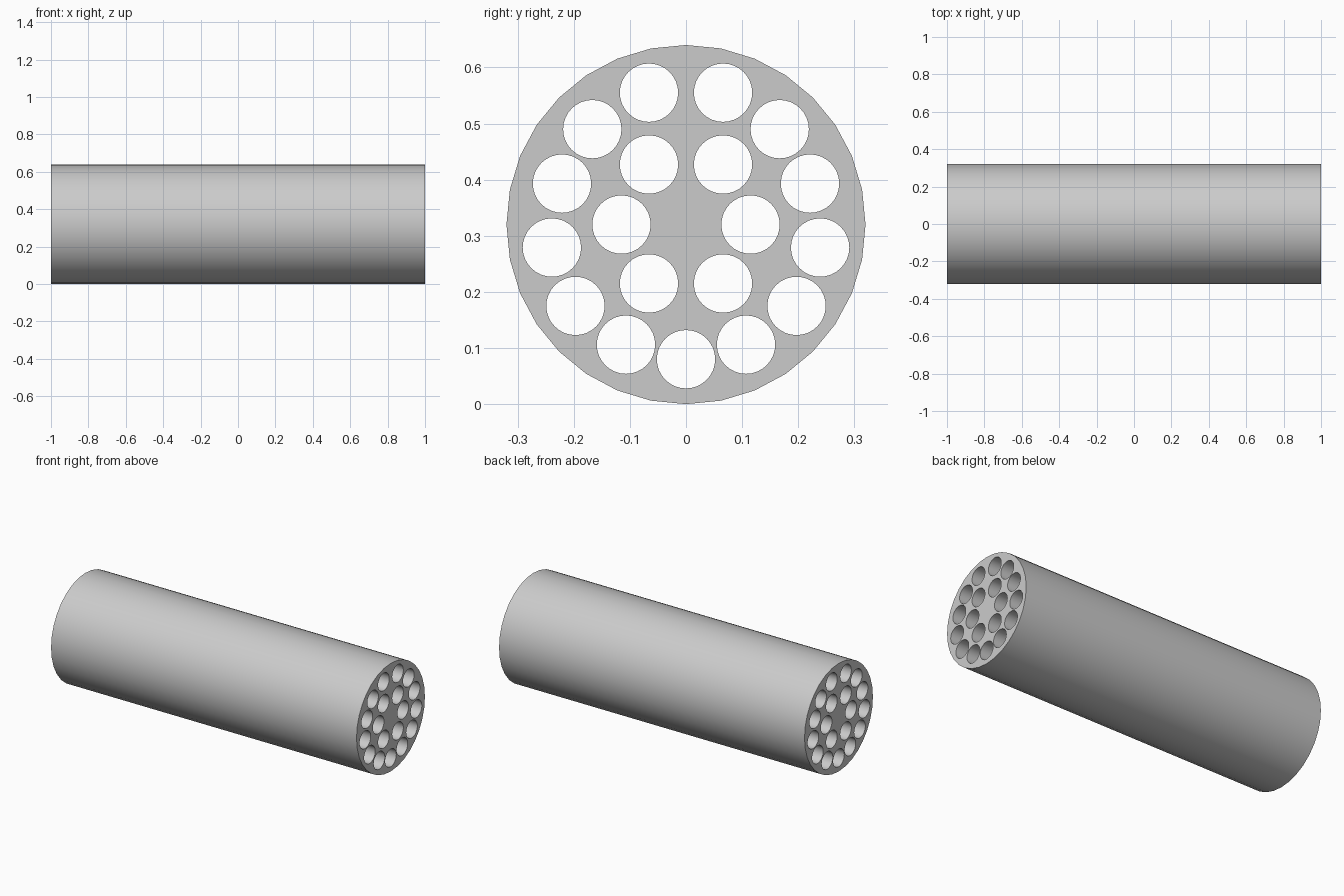
import bpy, bmesh
from math import sin, cos, tau, radians

if "Cube" in bpy.data.objects:
    bpy.data.objects.remove(bpy.data.objects["Cube"])

R, HOLE_R, HALF = 0.32, 0.052, 1.0
CZ = R

# Hole centres (y, z) on the +y half: outer ring, then inner ring
RIGHT = [(0.066, 0.555), (0.167, 0.49), (0.221, 0.393), (0.239, 0.279),
         (0.197, 0.175), (0.107, 0.106),
         (0.066, 0.427), (0.115, 0.32), (0.066, 0.215)]
holes = [(s * y, z) for y, z in RIGHT for s in (1, -1)] + [(0, 0.08)]

bm = bmesh.new()


def ring(cy, cz, r, n):
    """Closed loop of edges on the left end plane."""
    vs = [bm.verts.new((-HALF, cy + r * sin(tau * i / n), cz + r * cos(tau * i / n)))
          for i in range(n)]
    return [bm.edges.new((vs[i], vs[(i + 1) % n])) for i in range(n)]


# Perforated end face
edges = ring(0, CZ, R, 32)
for y, z in holes:
    edges += ring(y, z, HOLE_R, 32)
bmesh.ops.triangle_fill(bm, edges=edges, use_beauty=True, normal=(-1, 0, 0))

# Extrude along x, keeping both end faces
geom = bmesh.ops.extrude_face_region(bm, geom=bm.faces[:], use_keep_orig=True)["geom"]
bmesh.ops.translate(bm, vec=(2 * HALF, 0, 0),
                    verts=[g for g in geom if isinstance(g, bmesh.types.BMVert)])
bmesh.ops.recalc_face_normals(bm, faces=bm.faces[:])

mesh = bpy.data.meshes.new("multichannel_cylinder")
bm.to_mesh(mesh)
bm.free()
obj = bpy.data.objects.new("multichannel_cylinder", mesh)
bpy.context.collection.objects.link(obj)
bpy.context.view_layer.objects.active = obj
obj.select_set(True)
bpy.ops.object.shade_smooth_by_angle(angle=radians(35))
